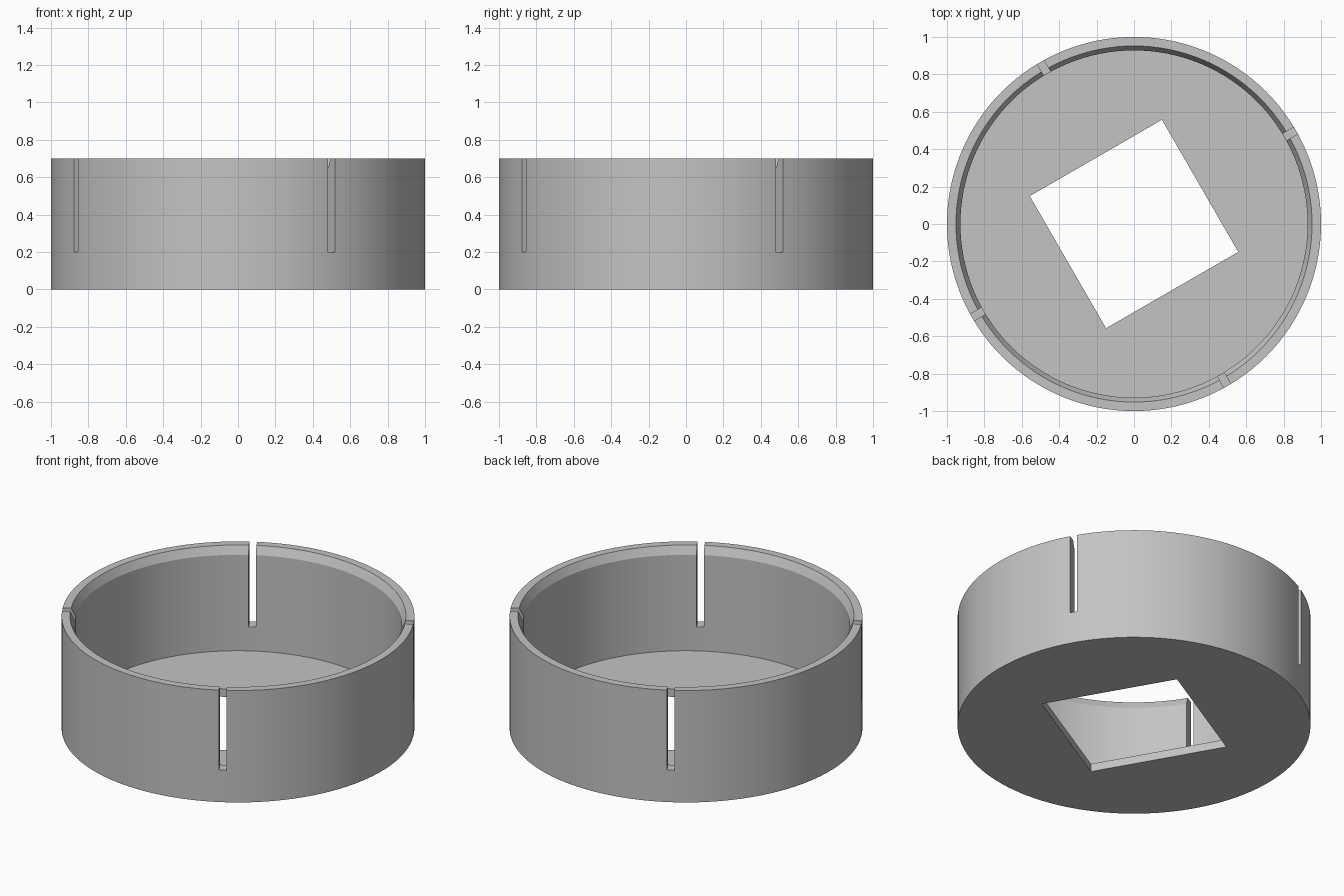
import bpy, math

if "Cube" in bpy.data.objects:
    bpy.data.objects.remove(bpy.data.objects["Cube"])

SEGMENTS = 128
HEIGHT = 0.70

grey = bpy.data.materials.new("light grey")
grey.diffuse_color = (0.55, 0.55, 0.55, 1)
grey.use_nodes = True
grey.node_tree.nodes["Principled BSDF"].inputs["Base Color"].default_value = grey.diffuse_color


def lathe(name, profile):
    """Revolve a profile that starts and ends on the z axis."""
    verts, faces, rings = [], [], []
    for r, z in profile:
        start = len(verts)
        if r == 0:
            verts.append((0, 0, z))
            rings.append([start] * SEGMENTS)
        else:
            for i in range(SEGMENTS):
                a = 2 * math.pi * i / SEGMENTS
                verts.append((r * math.cos(a), r * math.sin(a), z))
            rings.append(list(range(start, start + SEGMENTS)))
    for low, high in zip(rings, rings[1:]):
        for i in range(SEGMENTS):
            j = (i + 1) % SEGMENTS
            quad = [low[i], low[j], high[j], high[i]]
            faces.append(list(dict.fromkeys(quad)))
    mesh = bpy.data.meshes.new(name)
    mesh.from_pydata(verts, [], faces)
    mesh.materials.append(grey)
    obj = bpy.data.objects.new(name, mesh)
    bpy.context.collection.objects.link(obj)
    return obj


def cut_box(target, name, location, size, angle):
    """Cut a rotated box out of the target and drop the cutter."""
    bpy.ops.mesh.primitive_cube_add(size=1, location=location,
                                    rotation=(0, 0, angle))
    box = bpy.context.object
    box.name = name
    box.scale = size
    box.hide_render = True
    box.data.materials.append(grey)
    mod = target.modifiers.new(name, "BOOLEAN")
    mod.operation = "DIFFERENCE"
    mod.solver = "EXACT"
    mod.object = box
    bpy.context.view_layer.objects.active = target
    bpy.ops.object.modifier_apply(modifier=mod.name)
    bpy.data.objects.remove(box)


# Round cup: outer wall, rim, chamfered inner lip, inner wall, floor
cup = lathe("round_cup", [(0, 0), (1, 0), (1, HEIGHT), (0.952, HEIGHT),
                          (0.928, 0.65), (0.928, 0.05), (0, 0.05)])

# Square hole through the floor
cut_box(cup, "floor_hole", (0, 0, 0), (0.816, 0.816, 0.3), math.radians(30))

# Four narrow slots open at the rim
for k in range(4):
    a = math.radians(30 + 90 * k)
    cut_box(cup, "wall_slot", (0.96 * math.cos(a), 0.96 * math.sin(a), 0.6),
            (0.24, 0.042, 0.8), a)

# Smooth walls with crisp edges
bpy.ops.object.select_all(action="DESELECT")
cup.select_set(True)
bpy.context.view_layer.objects.active = cup
bpy.ops.object.shade_smooth_by_angle(angle=math.radians(20))
